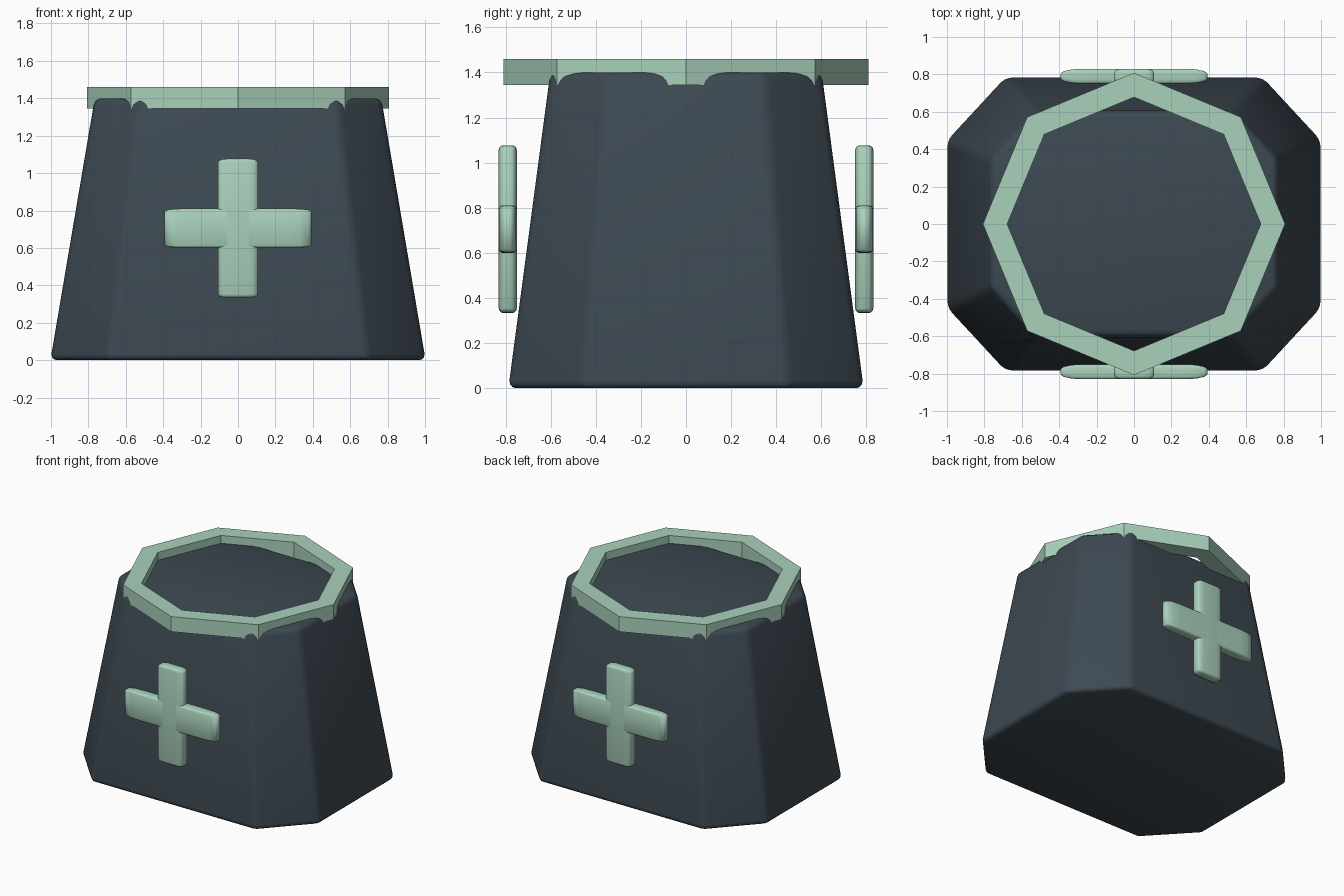
import bpy
import bmesh
import math
from mathutils import Vector

cube = bpy.data.objects.get("Cube")
if cube:
    bpy.data.objects.remove(cube)


def material(name, color):
    mat = bpy.data.materials.new(name)
    mat.use_nodes = True
    mat.diffuse_color = color
    bsdf = next(n for n in mat.node_tree.nodes if n.type == 'BSDF_PRINCIPLED')
    bsdf.inputs["Base Color"].default_value = color
    bsdf.inputs["Roughness"].default_value = 0.7
    return mat


slate = material("dark slate", (0.047, 0.066, 0.084, 1))
mint = material("pale mint", (0.40, 0.64, 0.50, 1))


def add_object(name, bm, mat, smooth=None):
    bmesh.ops.recalc_face_normals(bm, faces=bm.faces)
    mesh = bpy.data.meshes.new(name)
    bm.to_mesh(mesh)
    bm.free()
    mesh.materials.append(mat)
    obj = bpy.data.objects.new(name, mesh)
    bpy.context.collection.objects.link(obj)
    if smooth:
        bpy.ops.object.select_all(action='DESELECT')
        obj.select_set(True)
        bpy.context.view_layer.objects.active = obj
        bpy.ops.object.shade_smooth_by_angle(angle=math.radians(smooth))
    return obj


def bevel(bm, offset, segments):
    bmesh.ops.bevel(bm, geom=bm.edges[:], offset=offset, segments=segments,
                    profile=0.5, affect='EDGES', clamp_overlap=True)


def loft(bm, loops, closed=False):
    """Join rings of points with quads; cap the ends or wrap around."""
    rings = [[bm.verts.new(p) for p in loop] for loop in loops]
    n = len(rings[0])
    pairs = list(zip(rings, rings[1:]))
    if closed:
        pairs.append((rings[-1], rings[0]))
    else:
        bm.faces.new(rings[0])
        bm.faces.new(rings[-1])
    for a, b in pairs:
        for i in range(n):
            j = (i + 1) % n
            bm.faces.new((a[i], a[j], b[j], b[i]))


# Tapered eight-sided body with rounded edges
outline = [(1, .45), (.69, .785), (-.69, .785), (-1, .45),
           (-1, -.45), (-.69, -.785), (.69, -.785), (1, -.45)]
bm = bmesh.new()
loft(bm, [[(x * s, y * s, z) for x, y in outline]
          for z, s in ((0, 1.003), (1.4, .766))])
bevel(bm, 0.035, 3)
add_object("body", bm, slate, 60)


# Octagonal rim band around the top, points facing the four sides
def octagon(radius, z):
    return [(radius * math.cos(i * math.pi / 4),
             radius * math.sin(i * math.pi / 4), z) for i in range(8)]


bm = bmesh.new()
low, high, outer, inner = 1.345, 1.46, 0.808, 0.678
loft(bm, [octagon(outer, low), octagon(outer, high),
          octagon(inner, high), octagon(inner, low)], closed=True)
add_object("rim_band", bm, mint)


# Crosses of two softened bars on the front and back
def bar(name, center, half, rounding):
    bm = bmesh.new()
    bmesh.ops.create_cube(bm, size=2)
    bmesh.ops.scale(bm, verts=bm.verts,
                    vec=Vector([h / r for h, r in zip(half, rounding)]))
    bevel(bm, 1, 3)
    bmesh.ops.scale(bm, verts=bm.verts, vec=Vector(rounding))
    bmesh.ops.translate(bm, verts=bm.verts, vec=Vector(center))
    add_object(name, bm, mint, 60)


for side, y in (("front", -.79), ("back", .79)):
    bar(side + "_cross_upright", (0, y, .705), (.108, .04, .372), (.05, .022, .02))
    bar(side + "_cross_arms", (0, y, .705), (.392, .04, .106), (.12, .025, .014))
